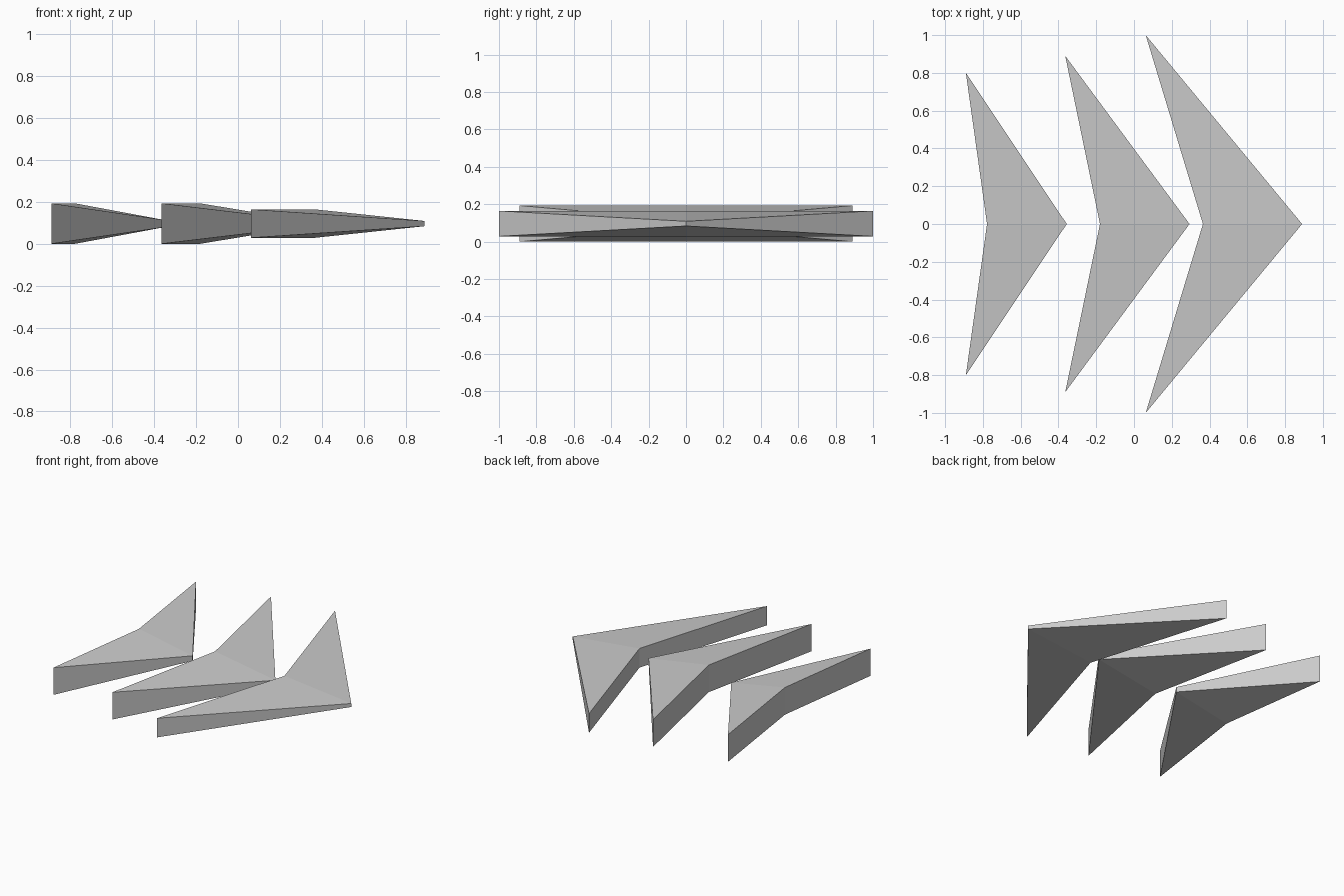
import bpy, bmesh

if "Cube" in bpy.data.objects:
    bpy.data.objects.remove(bpy.data.objects["Cube"])

MID = 0.0965  # shared mid-height of all chevrons


def chevron(name, tip_x, tip_y, notch_x, nose_x, half_h, nose_half):
    """Swept arrow blade: tall at wing tips and notch, thin at the nose."""
    outline = [(nose_x, 0, nose_half), (tip_x, tip_y, half_h),
               (notch_x, 0, half_h), (tip_x, -tip_y, half_h)]
    bm = bmesh.new()
    top = [bm.verts.new((x, y, MID + h)) for x, y, h in outline]
    bot = [bm.verts.new((x, y, MID - h)) for x, y, h in outline]
    # Upper and lower skins, folded along the centre line
    for a, b, c in ((0, 1, 2), (0, 2, 3)):
        bm.faces.new((top[a], top[b], top[c]))
        bm.faces.new((bot[c], bot[b], bot[a]))
    # Side walls
    for i in range(4):
        j = (i + 1) % 4
        bm.faces.new((top[i], bot[i], bot[j], top[j]))
    bmesh.ops.recalc_face_normals(bm, faces=bm.faces)
    mesh = bpy.data.meshes.new(name)
    bm.to_mesh(mesh)
    bm.free()
    bpy.context.collection.objects.link(bpy.data.objects.new(name, mesh))


chevron("rear_chevron", -0.89, 0.80, -0.778, -0.356, 0.0965, 0.018)
chevron("middle_chevron", -0.364, 0.89, -0.18, 0.294, 0.0965, 0.018)
chevron("front_chevron", 0.062, 1.0, 0.365, 0.89, 0.068, 0.0125)
